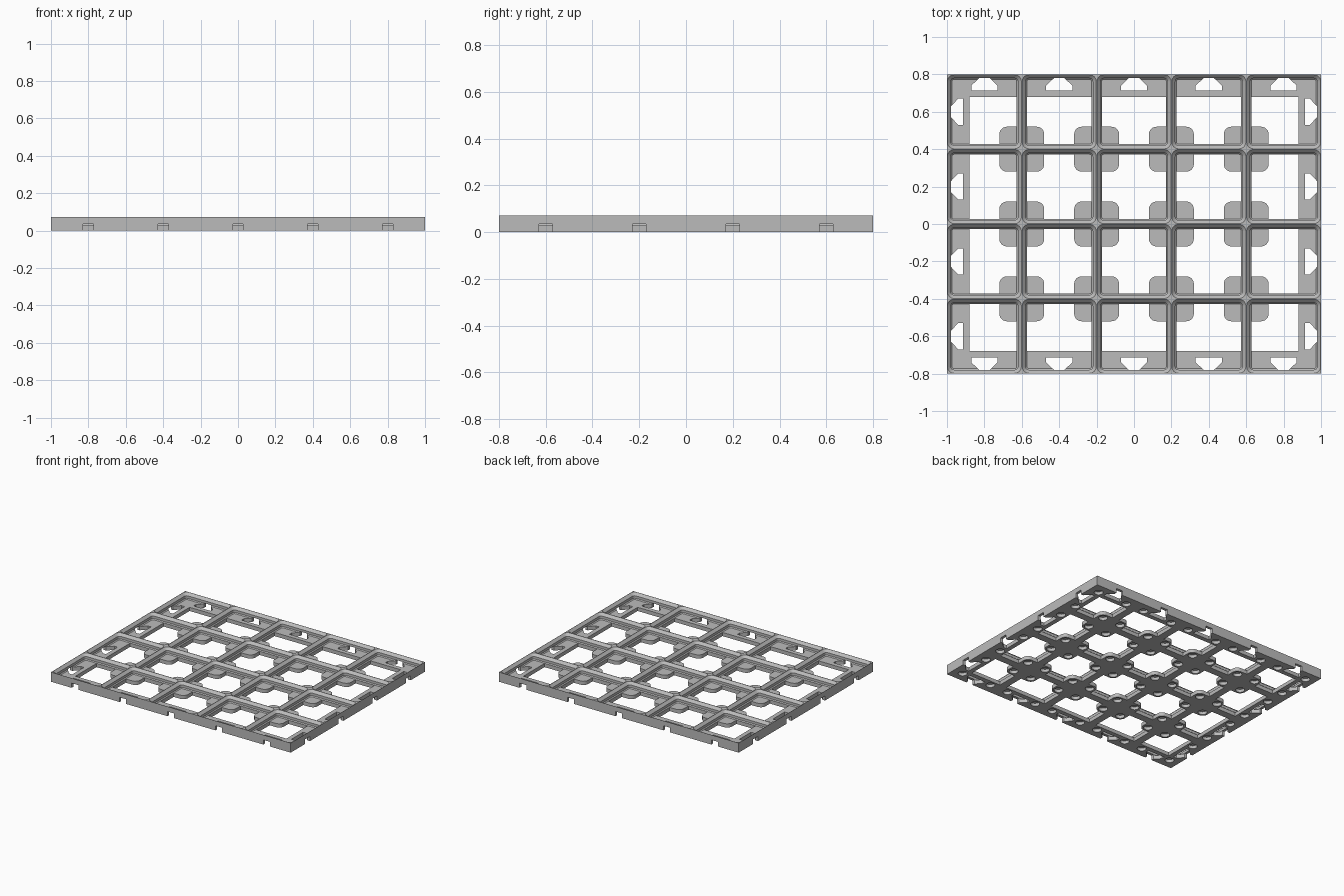
import bpy, bmesh, math
from mathutils import Matrix, Vector

cube = bpy.data.objects.get("Cube")
if cube:
    bpy.data.objects.remove(cube)

COLS, ROWS, PITCH = 5, 4, 0.4
HALF = PITCH / 2
TOP, SLAB = 0.072, 0.028       # overall height, floor flange height
RIB = 0.027                    # half thickness of a rib at its foot
REACH = 0.08                   # flange and pad edge, from cell centre
NOTCH = 0.035                  # connector slot height

grey = bpy.data.materials.new("light grey plastic")
grey.use_nodes = True
grey.diffuse_color = (0.5, 0.5, 0.5, 1)
grey.node_tree.nodes["Principled BSDF"].inputs["Base Color"].default_value = (0.5, 0.5, 0.5, 1)


def rounded_square(half, radius, steps=6):
    pts = []
    for q in range(4):
        a0 = q * math.pi / 2
        c = half - radius
        cx, cy = [(c, c), (-c, c), (-c, -c), (c, -c)][q]
        for i in range(steps + 1):
            a = a0 + math.pi / 2 * i / steps
            pts.append((cx + radius * math.cos(a), cy + radius * math.sin(a)))
    return pts


def loft(bm, rings, origin=(0, 0)):
    """Closed solid through rings of (outline, z)."""
    loops = [[bm.verts.new((x + origin[0], y + origin[1], z)) for x, y in pts]
             for pts, z in rings]
    for lo, hi in zip(loops, loops[1:]):
        n = len(lo)
        for i in range(n):
            j = (i + 1) % n
            bm.faces.new((lo[i], lo[j], hi[j], hi[i]))
    bm.faces.new(loops[0][::-1])
    bm.faces.new(loops[-1])


def make_object(name, bm):
    bmesh.ops.recalc_face_normals(bm, faces=bm.faces[:])
    mesh = bpy.data.meshes.new(name)
    bm.to_mesh(mesh)
    bm.free()
    mesh.materials.append(grey)
    obj = bpy.data.objects.new(name, mesh)
    bpy.context.collection.objects.link(obj)
    return obj


def opening_outline(right, left, back, front):
    """Floor opening; flags tell which sides lie on the plate border."""
    inner = HALF - RIB - 0.001
    pts = []
    for sx, sy, bx, by in ((1, 1, right, back), (-1, 1, left, back),
                           (-1, -1, left, front), (1, -1, right, front)):
        if bx or by:
            corner = [(REACH if bx else inner, REACH if by else inner)]
        else:
            r = 0.04
            c = REACH + r
            arc = [(c - r * math.sin(a), c - r * math.cos(a))
                   for a in (math.pi / 2 * i / 6 for i in range(7))]
            corner = [(inner, REACH)] + arc + [(REACH, inner)]
        if sx * sy < 0:
            corner.reverse()
        pts += [(sx * x, sy * y) for x, y in corner]
    return pts


# Cutters: tapered wells, floor openings, magnet holes, connector slots
wells, openings, magnets, slots = (bmesh.new() for _ in range(4))
well_rings = [(RIB, 0.011, SLAB), (0.0205, 0.018, SLAB + 0.0067),
              (0.0205, 0.018, TOP - 0.0185), (0.002, 0.036, TOP), (0.002, 0.036, TOP + 0.02)]
hole = [(0.031 * math.cos(a), 0.031 * math.sin(a))
        for a in (math.tau * i / 24 for i in range(24))]
slot_half = [(0.07, 0.114), (0.07, 0.14), (0.028, 0.18), (0.028, 0.25)]
slot = slot_half + [(-x, y) for x, y in reversed(slot_half)]

for col in range(COLS):
    for row in range(ROWS):
        cx = (col - (COLS - 1) / 2) * PITCH
        cy = (row - (ROWS - 1) / 2) * PITCH
        loft(wells, [(rounded_square(HALF - inset, r), z) for inset, r, z in well_rings], (cx, cy))
        border = (col == COLS - 1, col == 0, row == ROWS - 1, row == 0)
        outline = opening_outline(*border)
        loft(openings, [(outline, -0.02), (outline, SLAB + 0.01)], (cx, cy))
        for sx in (-1, 1):
            for sy in (-1, 1):
                loft(magnets, [(hole, -0.02), (hole, 0.023)], (cx + sx * 0.124, cy + sy * 0.124))
        for on_border, angle in zip(border, (-90, 90, 0, 180)):
            if on_border:
                turn = Matrix.Rotation(math.radians(angle), 2)
                pts = [tuple(turn @ Vector(p)) for p in slot]
                loft(slots, [(pts, -0.02), (pts, NOTCH)], (cx, cy))

# Base plate block
block = bmesh.new()
w, d = COLS * HALF, ROWS * HALF
rect = [(-w, -d), (w, -d), (w, d), (-w, d)]
loft(block, [(rect, 0), (rect, TOP)])
plate = make_object("grid_base_plate", block)

bpy.context.view_layer.objects.active = plate
plate.select_set(True)
for name, bm in (("wells", wells), ("openings", openings),
                 ("magnet_holes", magnets), ("connector_slots", slots)):
    cutter = make_object(name + "_cutter", bm)
    cutter.hide_render = True
    mod = plate.modifiers.new(name, "BOOLEAN")
    mod.operation = "DIFFERENCE"
    mod.solver = "EXACT"
    mod.object = cutter
    bpy.ops.object.modifier_apply(modifier=mod.name)
    bpy.data.objects.remove(cutter)

bpy.ops.object.shade_smooth_by_angle(angle=math.radians(25))
